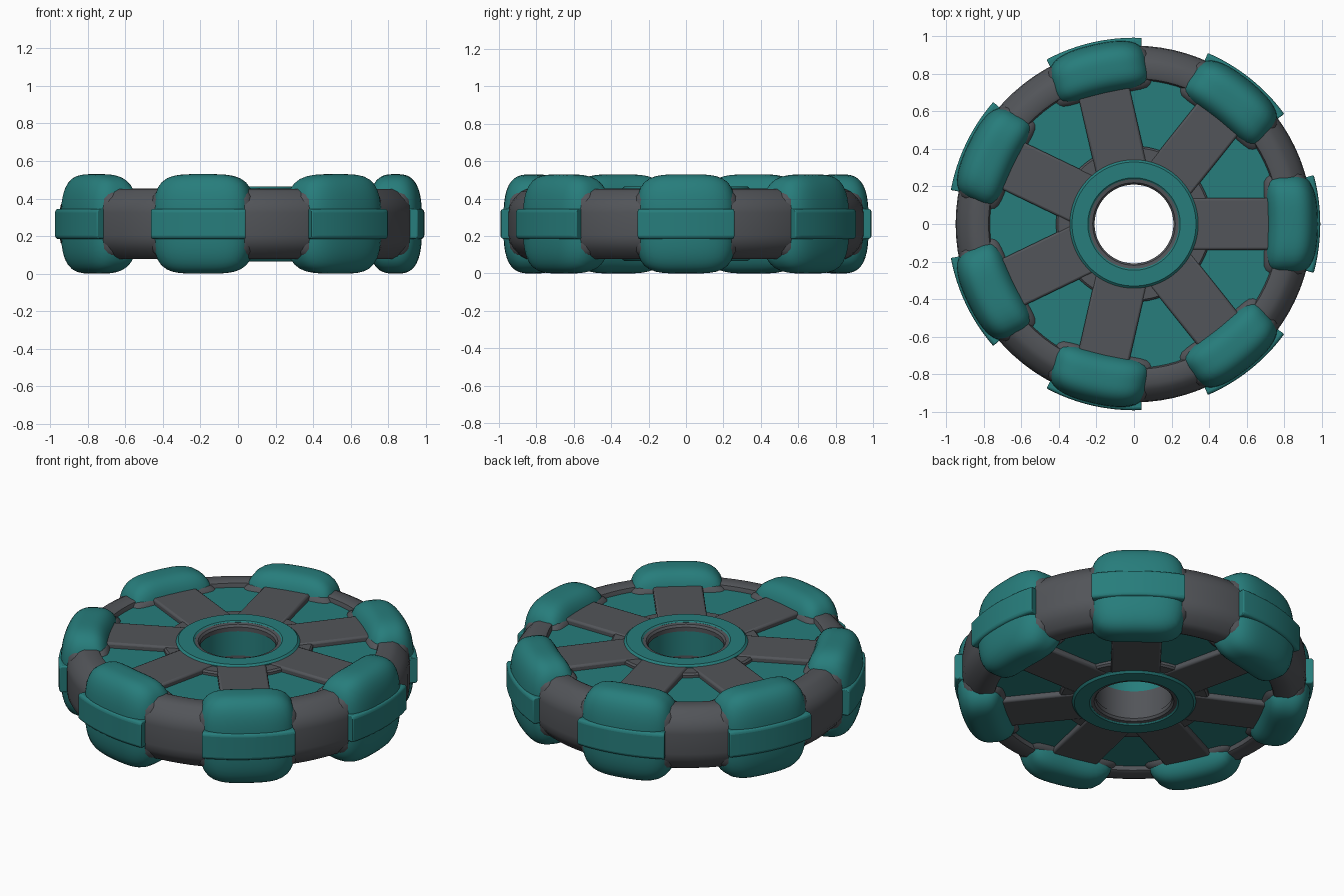
import bpy, bmesh, math
from mathutils import Vector

if "Cube" in bpy.data.objects:
    bpy.data.objects.remove(bpy.data.objects["Cube"])

N = 7            # repeated pads / spokes
MID = 0.265      # mid height of the wheel
STEP = 2 * math.pi / N


def material(name, rgb):
    m = bpy.data.materials.new(name)
    m.diffuse_color = (*rgb, 1)
    m.use_nodes = True
    m.node_tree.nodes["Principled BSDF"].inputs["Base Color"].default_value = m.diffuse_color
    return m


TEAL = material("teal", (0.020, 0.205, 0.200))
GREY = material("dark grey", (0.085, 0.090, 0.100))


def add(name, bm, mat, count=1, offset=0.0, bevel=0.0, angle=35):
    """Turn a bmesh into smooth shaded objects repeated around the axis."""
    bmesh.ops.recalc_face_normals(bm, faces=bm.faces)
    me = bpy.data.meshes.new(name)
    bm.to_mesh(me)
    bm.free()
    me.materials.append(mat)
    for i in range(count):
        ob = bpy.data.objects.new(f"{name}_{i + 1}" if count > 1 else name, me)
        bpy.context.collection.objects.link(ob)
        ob.rotation_euler.z = offset + i * STEP
        if bevel:
            b = ob.modifiers.new("bevel", "BEVEL")
            b.width, b.segments, b.limit_method = bevel, 2, 'ANGLE'
        if i == 0:
            bpy.ops.object.select_all(action='DESELECT')
            bpy.context.view_layer.objects.active = ob
            ob.select_set(True)
            if me.users == 1:
                bpy.ops.object.shade_smooth_by_angle(angle=math.radians(angle))
    return ob


def lathe(profile, segs=84, start=0.0, sweep=2 * math.pi):
    """Revolve a closed (radius, height from middle) profile."""
    bm = bmesh.new()
    full = sweep > 6.28
    rings = []
    for i in range(segs if full else segs + 1):
        a = start + sweep * i / segs
        rings.append([bm.verts.new((r * math.cos(a), r * math.sin(a), MID + z)) for r, z in profile])
    n = len(profile)
    for i in range(segs):
        a, b = rings[i], rings[(i + 1) % len(rings)]
        for j in range(n):
            k = (j + 1) % n
            bm.faces.new((a[j], a[k], b[k], b[j]))
    if not full:
        bm.faces.new(rings[0])
        bm.faces.new(rings[-1])
    return bm


def mirrored(half):
    """Complete an upper half profile with its mirrored lower half."""
    return half + [(r, -z) for r, z in reversed(half)]


def pillow(cr, hr, ht, hz, a, b, bend=0.4, cuts=13):
    """Rounded cushion: radial / height power a, sideways power b, bent round the rim."""
    bm = bmesh.new()
    bmesh.ops.create_cube(bm, size=2)
    bmesh.ops.subdivide_edges(bm, edges=bm.edges, cuts=cuts, use_grid_fill=True)
    for v in bm.verts:
        r, t, z = [math.tan(c * math.pi / 4) for c in v.co]
        d = ((abs(r) ** a + abs(z) ** a) ** (b / a) + abs(t) ** b) ** (1 / b)
        r, t, z = r / d, t / d, z / d
        y = t * ht
        v.co = Vector((cr + r * hr - bend * y * y, y, MID + z * hz))
    return bm


def box(x0, x1, hy, hz):
    bm = bmesh.new()
    bmesh.ops.create_cube(bm, size=1)
    for v in bm.verts:
        v.co = Vector((x1 if v.co.x > 0 else x0, 2 * hy * v.co.y, MID + 2 * hz * v.co.z))
    return bm


# Outer rim with chamfered shoulders
add("rim", lathe(mirrored([(0.765, 0.15), (0.775, 0.18), (0.79, 0.187), (0.855, 0.187),
                           (0.885, 0.172), (0.92, 0.135), (0.945, 0.10), (0.95, 0.06)])), GREY)

# Teal window floor that shows between the spokes
add("window_panel", lathe(mirrored([(0.36, 0.157), (0.80, 0.157)])), TEAL)

# Straight spokes
add("spoke", box(0.29, 0.78, 0.138, 0.188), GREY, N, bevel=0.012)

# Hub: grey body, teal face rings, grey bore lip
add("hub_body", lathe(mirrored([(0.23, 0.182), (0.405, 0.182), (0.415, 0.172)])), GREY)
for side, name in ((1, "top"), (-1, "bottom")):
    add(f"hub_ring_{name}", lathe([(r, z * side) for r, z in
        [(0.238, 0.15), (0.238, 0.192), (0.246, 0.199), (0.33, 0.199), (0.342, 0.188), (0.342, 0.15)]]), TEAL)
    add(f"bore_lip_{name}", lathe([(r, z * side) for r, z in
        [(0.21, 0.15), (0.21, 0.175), (0.22, 0.188), (0.24, 0.192), (0.24, 0.15)]]), GREY)

# Bore wall, teal above and grey below
add("bore_upper", lathe([(0.215, 0.0), (0.215, 0.16), (0.24, 0.16), (0.24, 0.0)]), TEAL)
add("bore_lower", lathe([(0.215, -0.16), (0.215, 0.0), (0.24, 0.0), (0.24, -0.16)]), GREY)

# Pad casings, tread pads and their raised middle bands
add("pad_casing", pillow(0.82, 0.133, 0.287, 0.197, 4.5, 5), GREY, N)
add("tread_pad", pillow(0.838, 0.142, 0.265, 0.265, 3.0, 4), TEAL, N)
half = math.radians(15.2)
add("tread_band", lathe(mirrored([(0.86, 0.08), (0.982, 0.08), (0.992, 0.068)]),
                        12, -half, 2 * half), TEAL, N, bevel=0.006)
